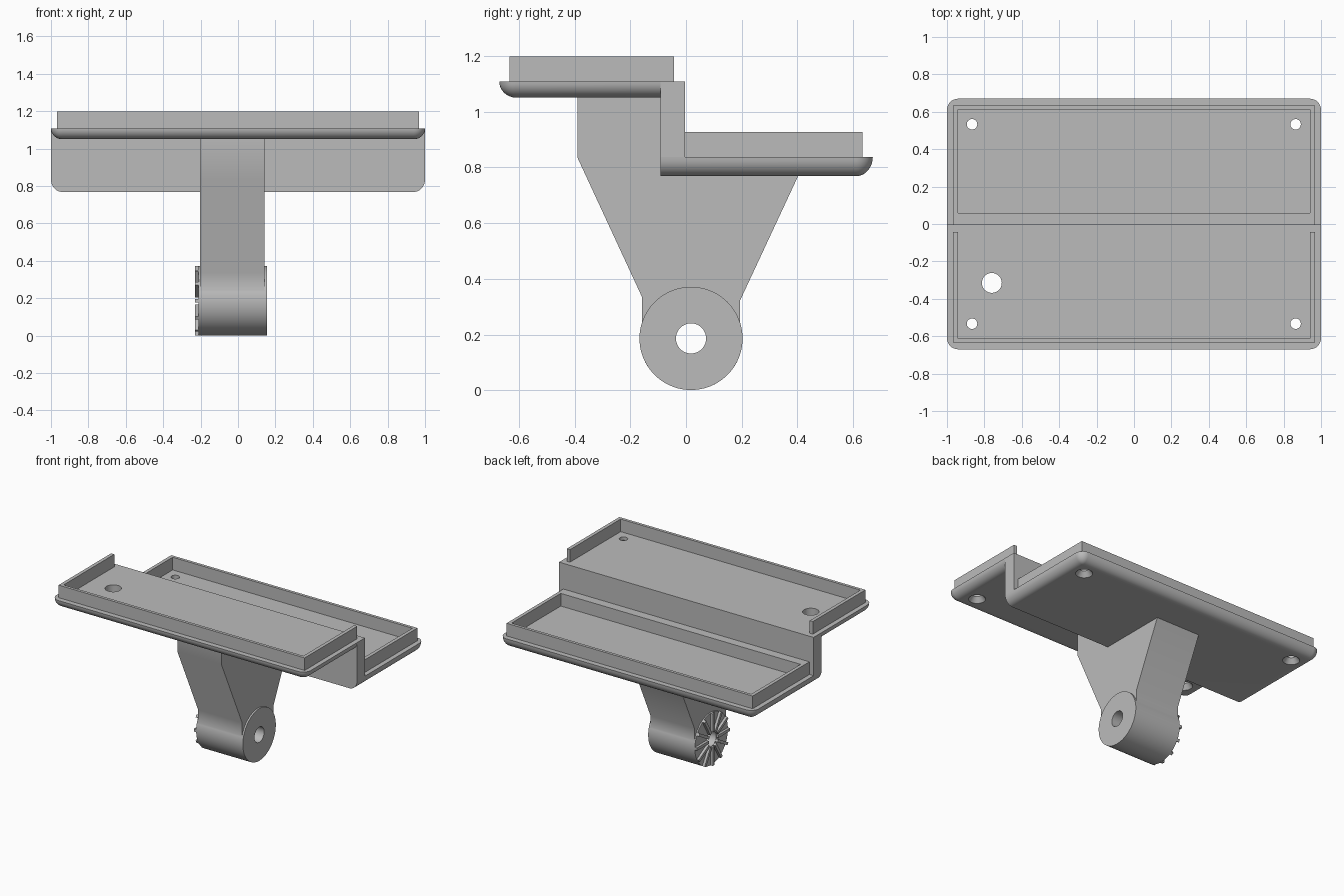
import bpy, bmesh
from math import sin, cos, pi, radians
from mathutils import Matrix

cube = bpy.data.objects.get("Cube")
if cube:
    bpy.data.objects.remove(cube, do_unlink=True)

grey = bpy.data.materials.new("plain grey")
grey.use_nodes = True
grey.diffuse_color = (0.5, 0.5, 0.5, 1)
grey.node_tree.nodes["Principled BSDF"].inputs["Base Color"].default_value = (0.5, 0.5, 0.5, 1)


def finish(name, bm):
    bmesh.ops.remove_doubles(bm, verts=bm.verts, dist=1e-5)
    bmesh.ops.recalc_face_normals(bm, faces=bm.faces)
    mesh = bpy.data.meshes.new(name)
    bm.to_mesh(mesh)
    bm.free()
    mesh.materials.append(grey)
    ob = bpy.data.objects.new(name, mesh)
    bpy.context.scene.collection.objects.link(ob)
    return ob


def loft(name, rings):
    """Skin a stack of equal-length point rings and cap both ends."""
    bm = bmesh.new()
    loops = [[bm.verts.new(p) for p in ring] for ring in rings]
    n = len(loops[0])
    for a, b in zip(loops, loops[1:]):
        for i in range(n):
            j = (i + 1) % n
            bm.faces.new((a[i], a[j], b[j], b[i]))
    bm.faces.new(loops[0])
    bm.faces.new(loops[-1])
    return finish(name, bm)


def prism_z(name, outline, z0, z1):
    return loft(name, [[(x, y, z) for x, y in outline] for z in (z0, z1)])


def prism_x(name, outline, x0, x1):
    return loft(name, [[(x, y, z) for y, z in outline] for x in (x0, x1)])


def box(name, x, y, z):
    return prism_z(name, [(x[0], y[0]), (x[1], y[0]), (x[1], y[1]), (x[0], y[1])], *z)


def circle(cx, cy, r, n=64):
    return [(cx + r * cos(2 * pi * i / n), cy + r * sin(2 * pi * i / n)) for i in range(n)]


def boolean(target, tool, operation):
    mod = target.modifiers.new("boolean", 'BOOLEAN')
    mod.operation, mod.object, mod.solver = operation, tool, 'EXACT'
    bpy.context.view_layer.objects.active = target
    bpy.ops.object.modifier_apply(modifier=mod.name)
    bpy.data.objects.remove(tool, do_unlink=True)


def smooth(ob):
    bpy.ops.object.select_all(action='DESELECT')
    ob.select_set(True)
    bpy.context.view_layer.objects.active = ob
    bpy.ops.object.shade_smooth_by_angle(angle=radians(30))


FILLET, STEPS = 0.06, 8


def plate(name, side, y_in, z_bottom, z_top):
    """Tray floor with its lower edge rounded on three sides."""
    rings = []
    for k in range(STEPS + 1):
        t = pi / 2 * k / STEPS
        inset = FILLET * (1 - cos(t))
        r = FILLET - inset
        z = z_top - (z_top - z_bottom) * sin(t)
        cx, cy = 1 - FILLET, 0.67 - FILLET
        ring = [(-1 + inset, y_in, z), (1 - inset, y_in, z)]
        for sx, start in ((1, 0), (-1, pi / 2)):
            for i in range(STEPS + 1):
                a = start + pi / 2 * i / STEPS
                ring.append((sx * cx + r * cos(a), side * (cy + r * sin(a)), z))
        rings.append(ring)
    return loft(name, rings)


def rim(name, side, y_in, z0, z1):
    """Three-sided thin wall standing on a tray."""
    xo, xi, yo, yi = 0.967, 0.942, side * 0.633, side * 0.612
    prism_z(name, [(-xo, y_in), (-xo, yo), (xo, yo), (xo, y_in),
                   (xi, y_in), (xi, yi), (-xi, yi), (-xi, y_in)], z0, z1)


# Stepped trays
front_plate = plate("front_tray_floor", -1, -0.092, 1.05, 1.108)
back_plate = plate("back_tray_floor", 1, -0.092, 0.768, 0.836)
box("step_wall", (-1, 1), (-0.092, -0.004), (0.836, 1.108))
rim("front_tray_rim", -1, -0.043, 1.108, 1.197)
rim("back_tray_rim", 1, -0.004, 0.836, 0.926)
box("back_tray_inner_bar", (-0.942, 0.942), (-0.004, 0.06), (0.836, 0.926))

# Countersunk screw holes in the corners
for floor, y, z0, z1 in ((front_plate, -0.533, 1.05, 1.108), (back_plate, 0.533, 0.768, 0.836)):
    for x in (-0.866, 0.864):
        levels = ((z0 - 0.01, 0.055), (z0, 0.055), (z0 + 0.035, 0.028), (z1 + 0.01, 0.028))
        cutter = loft("screw_cutter", [[(px, py, z) for px, py in circle(x, y, r, 32)]
                                       for z, r in levels])
        boolean(floor, cutter, 'DIFFERENCE')

# Cable hole
boolean(front_plate, prism_z("cable_cutter", circle(-0.76, -0.315, 0.053), 1, 1.2), 'DIFFERENCE')
smooth(front_plate)
smooth(back_plate)

# Support arm with pivot barrel
PY, PZ, PR = 0.018, 0.186, 0.185
arm = prism_x("support_arm", [(-0.39, 1.05), (-0.39, 0.836), (-0.158, 0.335), (-0.158, PZ),
                              (0.194, PZ), (0.194, 0.322), (0.402, 0.768),
                              (-0.092, 0.768), (-0.092, 1.05)], -0.203, 0.143)
boolean(arm, prism_x("barrel", circle(PY, PZ, PR, 96), -0.212, 0.155), 'UNION')
boolean(arm, prism_x("pivot_cutter", circle(PY, PZ, 0.054), -0.4, 0.4), 'DIFFERENCE')
smooth(arm)

# Radial locking teeth on the barrel end
bm = bmesh.new()
TEETH = 12
for i in range(TEETH):
    length = PR - 0.055
    place = (Matrix.Translation((-0.2205, PY, PZ)) @ Matrix.Rotation(2 * pi * i / TEETH, 4, 'X')
             @ Matrix.Translation((0, 0.055 + length / 2, 0))
             @ Matrix.Diagonal((0.019, length, 0.02, 1)))
    bmesh.ops.create_cube(bm, size=1, matrix=place)
finish("locking_teeth", bm)
